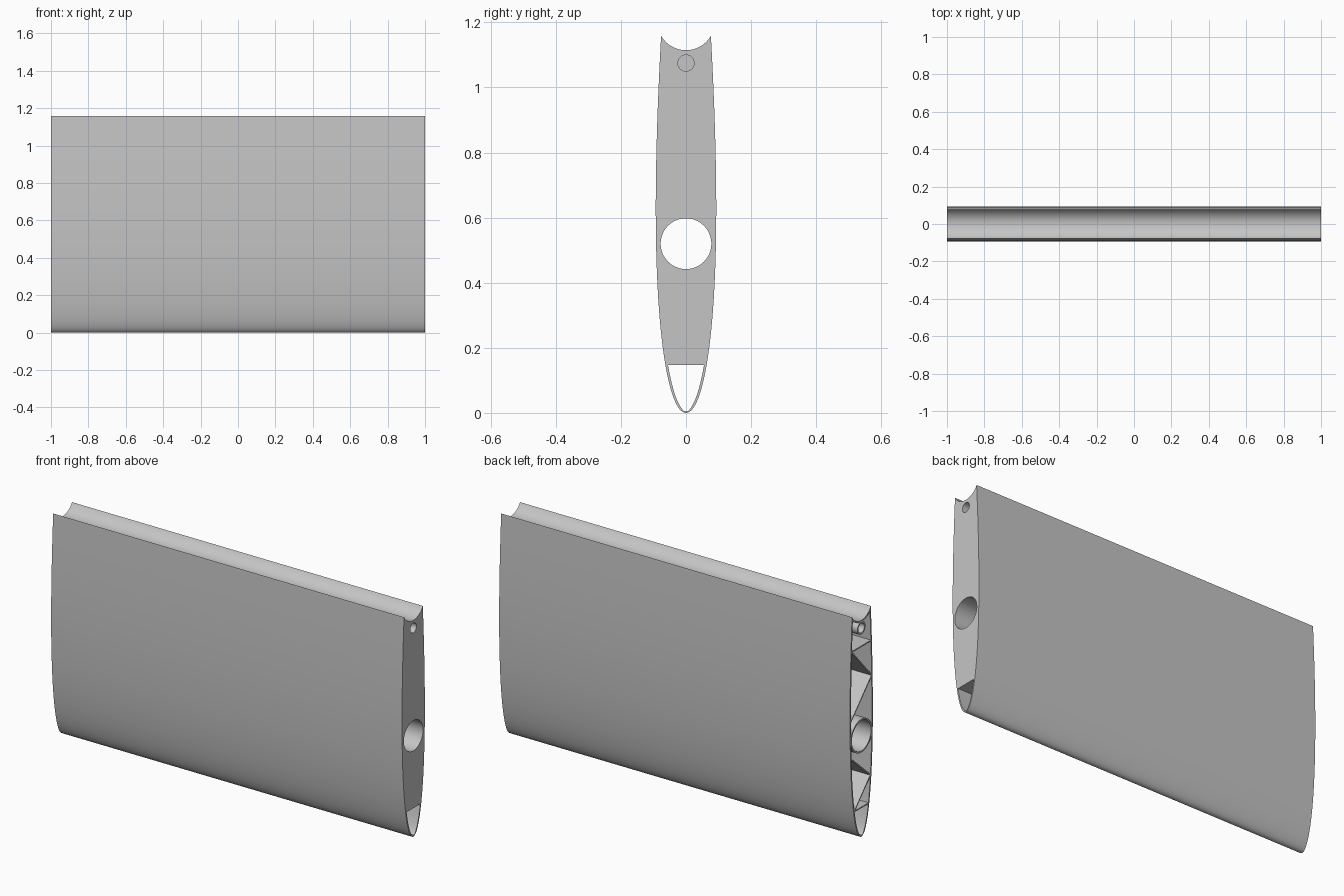
import bpy, bmesh, math

cube = bpy.data.objects.get("Cube")
if cube:
    bpy.data.objects.remove(cube, do_unlink=True)

grey = bpy.data.materials.new("light grey plastic")
grey.use_nodes = True
COLOUR = (0.56, 0.56, 0.56, 1)
grey.diffuse_color = COLOUR
grey.node_tree.nodes["Principled BSDF"].inputs["Base Color"].default_value = COLOUR

CHORD, THICK = 2.1, 0.93
WALL = 0.008
GROOVE_Z, GROOVE_R = 1.203, 0.0884
END, CAP = 1.0, 0.985          # outer end and inner side of the end cap
SPAR_Z, SPAR_R = 0.52, 0.078
PIN_Z, PIN_R = 1.075, 0.025
FLOOR_Z = 0.15


def half_width(z):
    """Half thickness of the symmetric aerofoil at height z."""
    x = z / CHORD
    return THICK * (0.2969 * math.sqrt(x) - 0.126 * x - 0.3516 * x**2
                    + 0.2843 * x**3 - 0.1015 * x**4)


def outline(z0, z1, inset):
    """Closed aerofoil section with a round groove along its top edge."""
    n = 40
    side = []
    for i in range(n + 1):
        z = z0 + (z1 - z0) * (i / n) ** 2
        side.append((max(half_width(z) - inset, 0), z))
    r = GROOVE_R + inset
    a = math.asin(side[-1][0] / r)
    arc = [(r * math.sin(a * (1 - i / 12)), GROOVE_Z - r * math.cos(a * (1 - i / 12)))
           for i in range(1, 24)]
    return side + arc + [(-y, z) for y, z in reversed(side) if y > 0]


def circle(z, r, n=48):
    return [(r * math.cos(math.tau * i / n), z + r * math.sin(math.tau * i / n))
            for i in range(n)]


def strip(a, b, t=0.006):
    """Thin wall section between two points."""
    dy, dz = b[0] - a[0], b[1] - a[1]
    k = t / 2 / math.hypot(dy, dz)
    ny, nz = -dz * k, dy * k
    return [(a[0] + ny, a[1] + nz), (a[0] - ny, a[1] - nz),
            (b[0] - ny, b[1] - nz), (b[0] + ny, b[1] + nz)]


def extrude(name, loops, x0, x1):
    """Extrude a filled section (later loops are holes) along x."""
    curve = bpy.data.curves.new(name, "CURVE")
    curve.dimensions = "2D"
    curve.fill_mode = "BOTH"
    curve.extrude = (x1 - x0) / 2
    for loop in loops:
        spline = curve.splines.new("POLY")
        spline.points.add(len(loop) - 1)
        for point, (y, z) in zip(spline.points, loop):
            point.co = (y, z, 0, 1)
        spline.use_cyclic_u = True
    obj = bpy.data.objects.new(name, curve)
    bpy.context.collection.objects.link(obj)
    obj.rotation_euler = (math.pi / 2, 0, math.pi / 2)
    obj.location.x = (x0 + x1) / 2
    bpy.ops.object.select_all(action="DESELECT")
    obj.select_set(True)
    bpy.context.view_layer.objects.active = obj
    bpy.ops.object.convert(target="MESH")
    obj = bpy.context.view_layer.objects.active
    bm = bmesh.new()
    bm.from_mesh(obj.data)
    bmesh.ops.remove_doubles(bm, verts=bm.verts, dist=0.00005)
    bmesh.ops.recalc_face_normals(bm, faces=bm.faces)
    bm.to_mesh(obj.data)
    bm.free()
    obj.data.materials.clear()
    obj.data.materials.append(grey)
    bpy.ops.object.shade_smooth_by_angle(angle=math.radians(30))
    return obj


# Hollow outer skin, open through the nose
extrude("outer_skin", [outline(0, 1.159, 0), outline(0.006, 1.136, WALL)], -END, END)

# Closing cap on one end, with openings for both tubes
extrude("end_cap", [outline(FLOOR_Z - 0.003, 1.136, WALL - 0.0002),
                    circle(SPAR_Z, SPAR_R), circle(PIN_Z, PIN_R, 32)], CAP, END)

# Spar tube right through, and pin tube blocked halfway
extrude("spar_tube", [circle(SPAR_Z, SPAR_R + WALL), circle(SPAR_Z, SPAR_R)], -END, CAP)
extrude("pin_tube", [circle(PIN_Z, PIN_R + WALL, 32), circle(PIN_Z, PIN_R, 32)], -END, CAP)
extrude("pin_stop", [circle(PIN_Z, PIN_R + 0.002, 32)], -0.01, 0.01)


def wall_point(sign, z):
    return (sign * (half_width(z) - 0.006), z)


# Level webs above the nose cavity and below the pin tube
for name, z in (("nose_floor", FLOOR_Z), ("upper_web", 0.98)):
    extrude(name, [strip(wall_point(-1, z), wall_point(1, z))], -END, CAP)

# Zigzag bracing above and below the spar tube
for name, heights in (("upper_brace", (0.98, 0.80, 0.62)),
                      ("lower_brace", (0.43, 0.29, FLOOR_Z))):
    sign = 1
    for i in range(2):
        ends = wall_point(sign, heights[i]), wall_point(-sign, heights[i + 1])
        extrude(f"{name}_{i + 1}", [strip(*ends)], -END, CAP)
        sign = -sign
